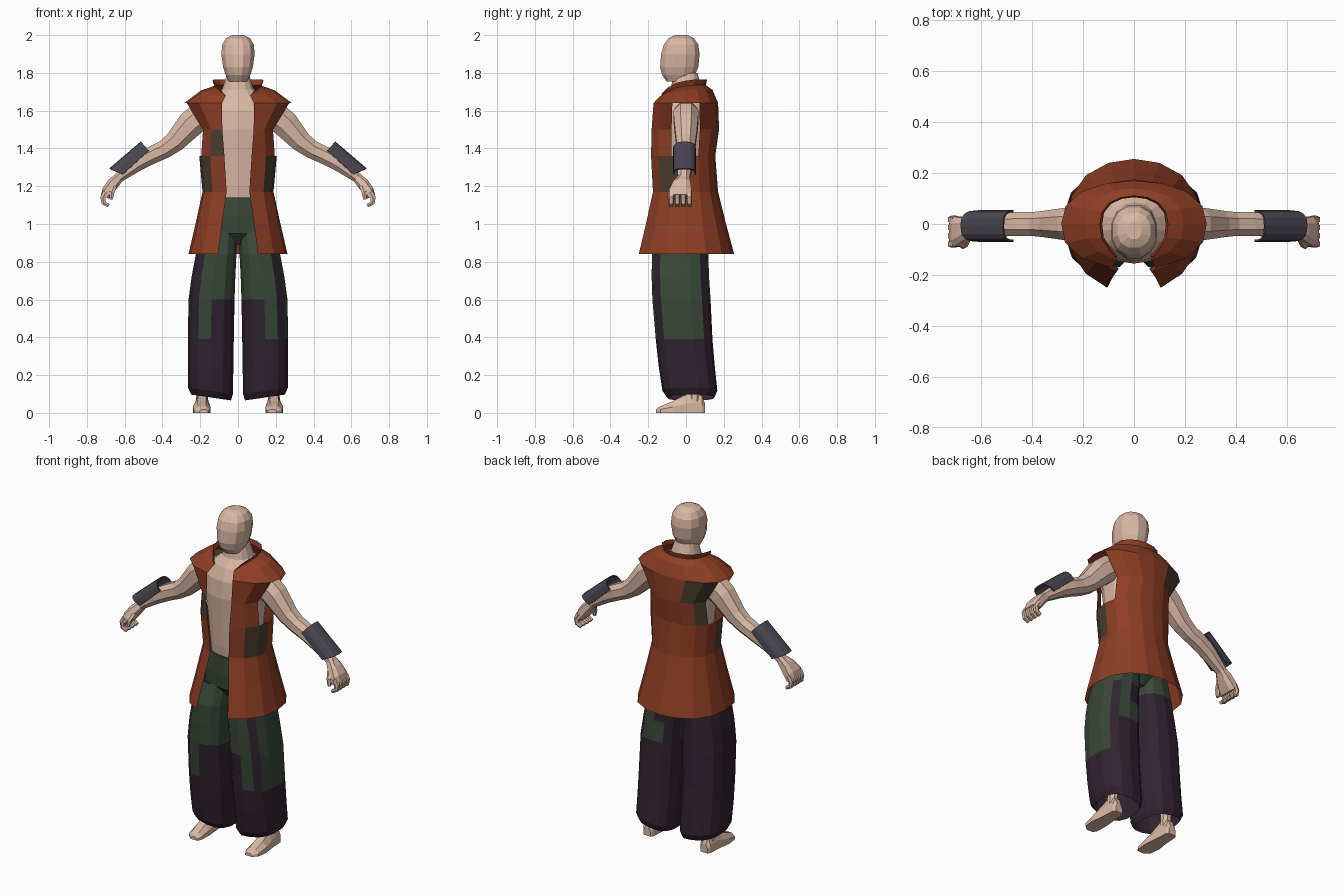
import bpy, bmesh, math
from mathutils import Vector

if "Cube" in bpy.data.objects:
    bpy.data.objects.remove(bpy.data.objects["Cube"])


def material(name, r, g, b):
    m = bpy.data.materials.new(name)
    m.diffuse_color = (r, g, b, 1)
    m.use_nodes = True
    m.node_tree.nodes["Principled BSDF"].inputs["Base Color"].default_value = m.diffuse_color
    return m


SKIN = material("skin", 0.70, 0.48, 0.375)
RUST = material("rust_cloth", 0.27, 0.048, 0.018)
OLIVE = material("olive_patch", 0.068, 0.05, 0.03)
GREEN = material("green_cloth", 0.042, 0.064, 0.042)
PLUM = material("plum_cloth", 0.030, 0.017, 0.029)
SLATE = material("slate_leather", 0.070, 0.062, 0.085)


def loft(name, rings, mats, closed=True, caps=(True, True), rule=None, skip=None, thick=0, flip=1):
    """Skin a list of rings; rule picks a face material, skip leaves faces out."""
    bm = bmesh.new()
    rows = [[bm.verts.new((p[0] * flip, p[1], p[2])) for p in r] for r in rings]
    n = len(rows[0])
    for i in range(len(rows) - 1):
        for j in range(n if closed else n - 1):
            if skip and skip(i, j):
                continue
            k = (j + 1) % n
            f = bm.faces.new((rows[i][j], rows[i][k], rows[i + 1][k], rows[i + 1][j]))
            if rule:
                f.normal_update()
                f.material_index = rule(i, j, f.calc_center_median())
    if caps[0]:
        bm.faces.new(rows[0])
    if caps[1]:
        bm.faces.new(rows[-1])
    for v in [v for v in bm.verts if not v.link_faces]:
        bm.verts.remove(v)
    bmesh.ops.recalc_face_normals(bm, faces=bm.faces)
    me = bpy.data.meshes.new(name)
    bm.to_mesh(me)
    bm.free()
    for m in mats:
        me.materials.append(m)
    ob = bpy.data.objects.new(name, me)
    bpy.context.collection.objects.link(ob)
    if thick:
        mod = ob.modifiers.new("thickness", 'SOLIDIFY')
        mod.thickness = thick
        mod.offset = 0
    return ob


def ring(c, u, v, ru, rv, n=10, p=2.0):
    """Superellipse around c spanned by u and v."""
    c, u, v = Vector(c), Vector(u), Vector(v)
    out = []
    for i in range(n):
        a = 2 * math.pi * (i + 0.5) / n
        cu = math.copysign(abs(math.cos(a)) ** (2 / p), math.cos(a))
        cv = math.copysign(abs(math.sin(a)) ** (2 / p), math.sin(a))
        out.append(c + u * (ru * cu) + v * (rv * cv))
    return out


def flat(z, x0, x1, yf, yb, n=12, p=2.0):
    return ring(((x0 + x1) / 2, (yf + yb) / 2, z), (1, 0, 0), (0, 1, 0),
                (x1 - x0) / 2, (yb - yf) / 2, n, p)


def tube(path, n=8, p=2.2):
    """Rings across a path of (x, y, z, radius, y radius)."""
    pts = [Vector(q[:3]) for q in path]
    out = []
    for i, q in enumerate(path):
        d = pts[min(i + 1, len(pts) - 1)] - pts[max(i - 1, 0)]
        u = Vector((-d.z, 0, d.x)).normalized()
        out.append(ring(pts[i], u, (0, 1, 0), q[3], q[4], n, p))
    return out


# Head
loft("head", [flat(z, -w, w, f, b, 12, 2.3) for z, w, f, b in (
    (1.755, .05, -.105, .02), (1.79, .068, -.13, .05), (1.83, .081, -.14, .068),
    (1.90, .091, -.135, .075), (1.95, .086, -.12, .068),
    (1.983, .066, -.095, .045), (2.0, .03, -.06, .01))], [SKIN])

# Torso and neck
loft("torso", [flat(z, -w, w, f, b, 14, 2.3) for z, w, f, b in (
    (1.08, .14, -.12, .10), (1.20, .145, -.135, .11), (1.36, .16, -.145, .12),
    (1.50, .175, -.155, .13), (1.60, .175, -.145, .135), (1.67, .135, -.115, .12),
    (1.715, .085, -.08, .085), (1.80, .058, -.065, .06))], [SKIN])

# Open coat: half outline as fractions of (width, front depth or back depth)
SHAPE = ((.72, -.78), (.95, -.42), (1, 0), (.94, .42), (.72, .75), (.38, .94))
DROP = (1, .62, .25, .08, 0, 0, 0, 0)


def coat_ring(z, w, edge, yf, yb, drop=0):
    half = [(edge, yf)] + [(w * a, b * yb if b > 0 else -b * yf) for a, b in SHAPE]
    right = [(x, y, z - drop * DROP[i]) for i, (x, y) in enumerate(half)]
    return right + [(0, yb, z)] + [(-x, y, h) for x, y, h in reversed(right)]


def coat_colour(i, j, c):
    side_pocket = i == 2 and j in (1, 2, 11, 12)
    chest = i == 3 and j == 13
    back = (i == 4 and j in (8, 9)) or (i == 3 and j == 9)
    return 1 if side_pocket or chest or back else 0


loft("coat", [coat_ring(*r) for r in (
    (.84, .262, .105, -.25, .255), (1.00, .225, .085, -.212, .212),
    (1.17, .188, .06, -.175, .17), (1.36, .205, .072, -.185, .155),
    (1.50, .195, .083, -.182, .175), (1.64, .285, .085, -.172, .17),
    (1.71, .195, .068, -.14, .14, .035), (1.735, .125, .066, -.125, .105, .055),
    (1.765, .135, .075, -.13, .112, .075))], [RUST, OLIVE], closed=False, caps=(False, False),
    rule=coat_colour, skip=lambda i, j: i in (3, 4) and j in (2, 3, 10, 11))

# Trouser seat
loft("trouser_seat", [flat(z, -w, w, f, b, 14, 2.4) for z, w, f, b in (
    (.89, .07, -.09, .07), (.95, .18, -.14, .11),
    (1.04, .185, -.145, .12), (1.14, .15, -.14, .115))], [GREEN])

for s, side in ((1, "right"), (-1, "left")):
    # Wide trouser leg, hem lifted toward the outside
    leg = [flat(z, a, b, f, k, 14, 2.7) for z, a, b, f, k in (
        (.065, .035, .25, -.10, .15), (.10, .025, .267, -.125, .166),
        (.25, .022, .268, -.145, .152), (.39, .02, .268, -.16, .14),
        (.60, .016, .264, -.178, .13), (.72, .012, .248, -.182, .122),
        (.84, .006, .225, -.18, .118), (.96, .004, .195, -.14, .11))]
    for r in leg[:2]:
        for p in r:
            p.z += .035 * (p.x - .03) / .24

    def leg_colour(i, j, c):
        if c.z > .84:
            return 0
        outer = s > 0 and c.x > .2 and -.14 < c.y < .09
        if c.z > .6:
            inner_front = abs(c.x) < .17 and c.y < 0
            back = s > 0 and .1 < abs(c.x) < .2 and c.y > .05
            return 0 if inner_front or outer or back else 1
        strip = .12 < abs(c.x) < .2 and c.y < -.1
        return 0 if c.z > .39 and (outer or strip) else 1

    loft(side + "_trouser_leg", leg, [GREEN, PLUM], caps=(False, False),
         rule=leg_colour, flip=s)

    # Shin and bare foot
    loft(side + "_shin", [flat(z, .19 - w, .19 + w, .045 - w, .045 + w, 8) for z, w in (
        (.06, .036), (.12, .03), (.22, .04), (.40, .05))], [SKIN], flip=s)
    loft(side + "_foot", [[(.19 + m - w, y, 0), (.19 + m + w, y, 0), (.19 + m + w, y, h * .5),
                           (.19 + m + w * .5, y, h), (.19 + m - w * .5, y, h),
                           (.19 + m - w, y, h * .5)] for y, w, h, m in (
        (-.16, .022, .018, -.008), (-.135, .042, .036, 0), (-.07, .047, .062, .002),
        (-.01, .04, .092, 0), (.04, .036, .112, 0), (.085, .034, .09, 0), (.10, .024, .05, 0))],
        [SKIN], flip=s)

    # Arm
    loft(side + "_arm", tube((
        (.13, 0, 1.585, .07, .065), (.20, 0, 1.57, .08, .072), (.25, 0, 1.53, .077, .068),
        (.335, 0, 1.435, .06, .056), (.39, 0, 1.395, .052, .05), (.455, 0, 1.365, .05, .05),
        (.53, -.005, 1.325, .047, .047), (.60, -.01, 1.27, .034, .038),
        (.645, -.012, 1.235, .026, .032))), [SKIN], flip=s)

    # Palm, thumb and curled fingers
    loft(side + "_palm", tube((
        (.63, -.012, 1.245, .026, .032), (.66, -.022, 1.215, .033, .048),
        (.69, -.03, 1.175, .032, .062), (.705, -.03, 1.145, .024, .064)), 8, 3), [SKIN], flip=s)
    loft(side + "_thumb", tube((
        (.655, -.055, 1.205, .018, .016), (.668, -.082, 1.17, .016, .015),
        (.672, -.088, 1.13, .010, .010)), 6), [SKIN], flip=s)
    for k in range(4):
        y = -.078 + k * .032
        loft(f"{side}_finger_{k + 1}", tube((
            (.698, y, 1.17, .018, .015), (.716, y, 1.14, .015, .0145),
            (.712, y, 1.112, .013, .014), (.685, y, 1.097, .010, .012)), 6, 3), [SKIN], flip=s)

    # Half-shell bracer over the forearm, slanted at both ends
    a0, a1 = Vector((.472, -.008, 1.388)), Vector((.61, -.008, 1.262))
    up = Vector((.65, 0, .76))
    shell = []
    for base, tip in ((a0, Vector((.512, -.008, 1.434))), (a1, Vector((.678, -.008, 1.292)))):
        r = []
        for k in range(9):
            t = math.pi * k / 8
            q = base + (tip - base) * (math.sin(t) ** .7 if 0 < k < 8 else 0)
            r.append((q.x, q.y - .058 * math.copysign(abs(math.cos(t)) ** .7, math.cos(t)), q.z))
        shell.append(r)
    loft(side + "_bracer", shell, [SLATE], closed=False, caps=(False, False),
         thick=.008, flip=s)
